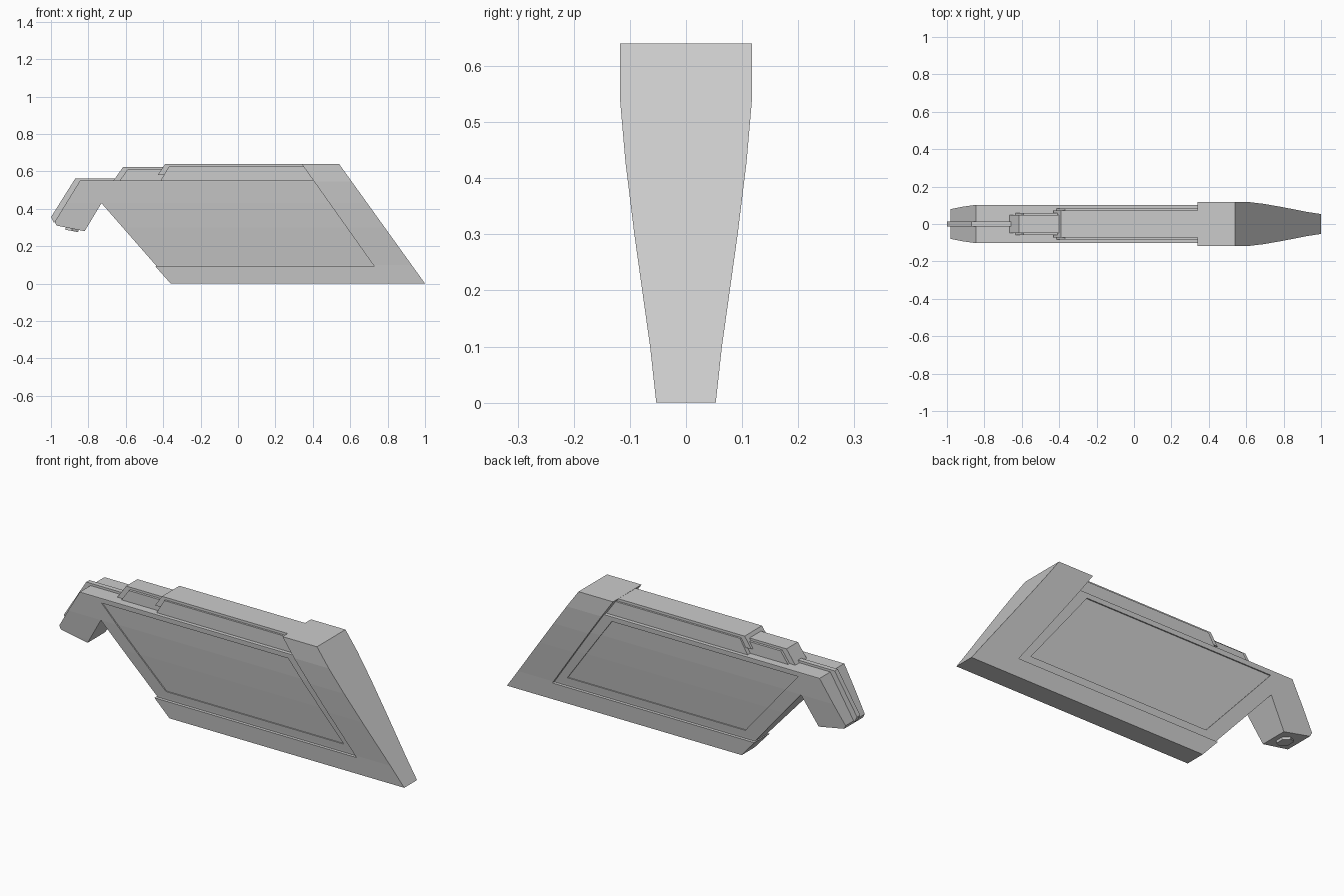
import bpy, bmesh, math
from mathutils import Vector, Matrix

if "Cube" in bpy.data.objects:
    bpy.data.objects.remove(bpy.data.objects["Cube"])

# half-thickness of the outer frame against height
TAPER = [(0, .053), (.1, .064), (.3, .092), (.43, .108), (.545, .118), (.64, .118)]


def frame_w(z):
    for (z0, w0), (z1, w1) in zip(TAPER, TAPER[1:]):
        if z <= z1:
            return w0 + (w1 - w0) * (z - z0) / (z1 - z0)
    return TAPER[-1][1]


def body_w(z):
    return frame_w(z) - .016


def slab(name, outline, near, far):
    """Extrude an x-z outline between two y functions of height."""
    bm = bmesh.new()
    a = [bm.verts.new((x, -1, z)) for x, z in outline]
    b = [bm.verts.new((x, 1, z)) for x, z in outline]
    bm.faces.new(a)
    bm.faces.new(b[::-1])
    n = len(a)
    for i in range(n):
        j = (i + 1) % n
        bm.faces.new((a[j], a[i], b[i], b[j]))
    for z, _ in TAPER[1:-1]:
        bmesh.ops.bisect_plane(bm, geom=bm.verts[:] + bm.edges[:] + bm.faces[:], dist=1e-5,
                               plane_co=(0, 0, z), plane_no=(0, 0, 1))
    for v in bm.verts:
        v.co.y = near(v.co.z) if v.co.y < 0 else far(v.co.z)
    bmesh.ops.recalc_face_normals(bm, faces=bm.faces[:])
    me = bpy.data.meshes.new(name)
    bm.to_mesh(me)
    bm.free()
    ob = bpy.data.objects.new(name, me)
    bpy.context.collection.objects.link(ob)
    return ob


def sym(name, outline, w):
    f = w if callable(w) else (lambda z: w)
    return slab(name, outline, lambda z: -f(z), f)


# thick tapered frame along the right and bottom
sym("outer_frame", [(-.36, 0), (1, 0), (.54, .64), (.34, .64), (.73, .09), (-.44, .09)], frame_w)

# main body with the bent hook
body = sym("main_body", [(-.98, .33), (-.97, .31), (-.82, .28), (-.73, .43), (-.415, .07),
                         (.75, .07), (.5, .55), (-.845, .55)], body_w)

# shallow recessed panel on both sides
panel = [(-.72, .525), (.36, .525), (.65, .135), (-.38, .135)]
depth = .006
cutters = [slab("panel_cutter_front", panel, lambda z: -.3, lambda z: depth - body_w(z)),
           slab("panel_cutter_back", panel, lambda z: body_w(z) - depth, lambda z: .3)]
for c in cutters:
    c.hide_render = True
    c.hide_set(True)
    m = body.modifiers.new("recess", 'BOOLEAN')
    m.operation, m.solver, m.object = 'DIFFERENCE', 'EXACT', c

# thin ridge over the hook
sym("centre_ridge", [(-1, .355), (-.985, .325), (-.9, .4), (-.8, .52), (-.6, .52),
                     (-.6, .562), (-.87, .562)], .013)

# stepped blocks along the top
sym("small_step", [(-.64, .54), (-.37, .54), (-.37, .61), (-.59, .61)], .06)
sym("small_step_cap", [(-.67, .545), (-.38, .545), (-.38, .622), (-.615, .622)], .047)
sym("long_step", [(-.42, .54), (.42, .54), (.36, .625), (-.37, .625)], .082)
sym("long_step_cap", [(-.43, .58), (.4, .58), (.36, .638), (-.39, .638)], .072)

# six-sided plug in the end of the hook
bm = bmesh.new()
bmesh.ops.create_cone(bm, cap_ends=True, segments=6, radius1=.04, radius2=.04, depth=.04)
me = bpy.data.meshes.new("hook_plug")
bm.to_mesh(me)
bm.free()
plug = bpy.data.objects.new("hook_plug", me)
bpy.context.collection.objects.link(plug)
plug.location = (-.885, 0, .301)
plug.rotation_euler = (0, math.radians(11), 0)
